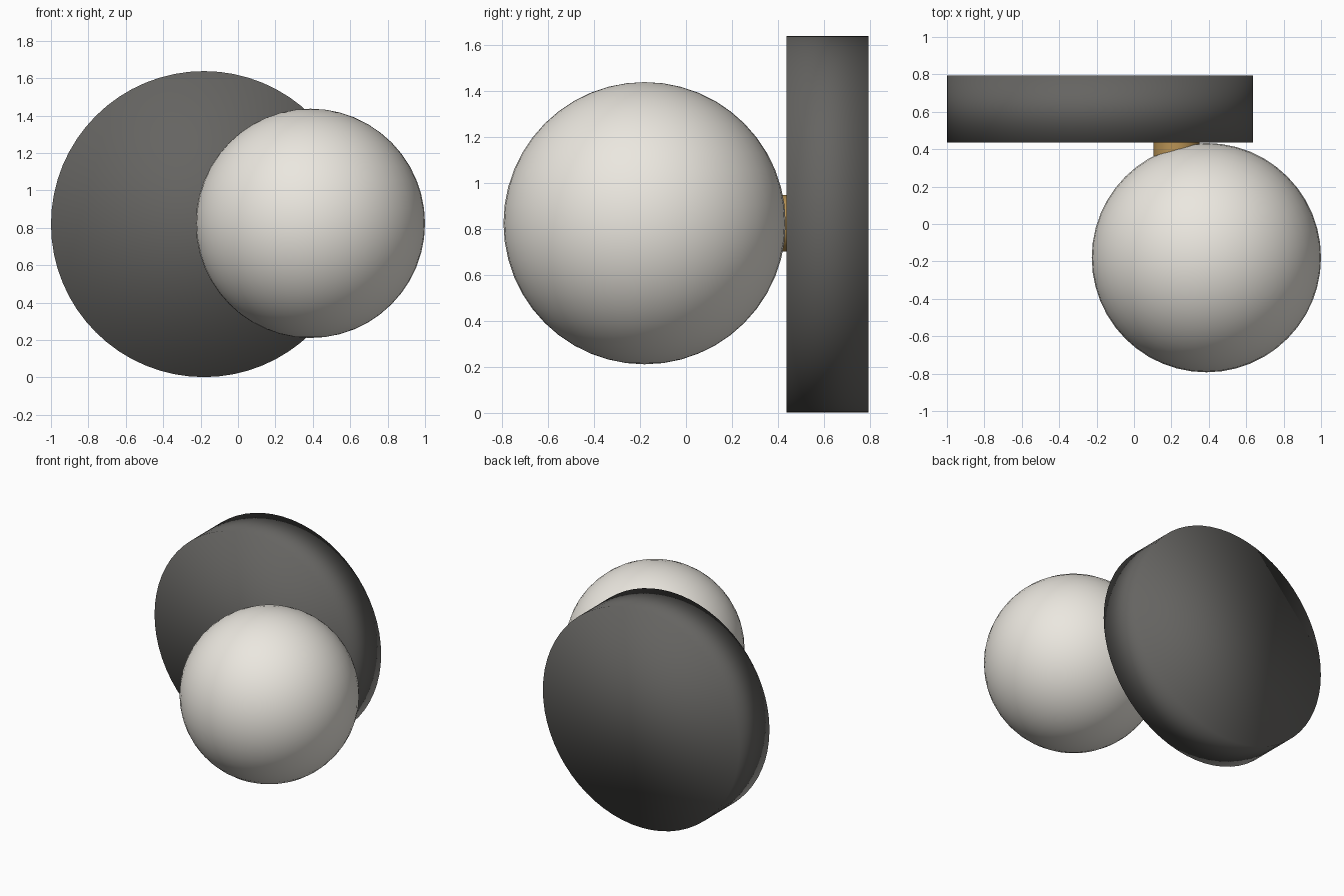
import bpy
from math import pi

if "Cube" in bpy.data.objects:
    bpy.data.objects.remove(bpy.data.objects["Cube"])


def material(name, colour):
    mat = bpy.data.materials.new(name)
    mat.diffuse_color = (*colour, 1)
    mat.use_nodes = True
    mat.node_tree.nodes["Principled BSDF"].inputs["Base Color"].default_value = mat.diffuse_color
    return mat


def finish(name, mat):
    ob = bpy.context.object
    ob.name = name
    ob.data.materials.append(mat)
    return ob


def disc(name, x, z, radius, y0, y1, mat):
    """Round part whose axis runs front to back."""
    bpy.ops.mesh.primitive_cylinder_add(
        vertices=64, radius=radius, depth=y1 - y0,
        location=(x, (y0 + y1) / 2, z), rotation=(pi / 2, 0, 0))
    return finish(name, mat)


charcoal = material("charcoal", (0.13, 0.127, 0.12))
opal = material("opal_glass", (0.83, 0.80, 0.74))
brass = material("brass", (0.48, 0.29, 0.09))

# Wall plate: soft normals run across its rim
disc("wall_plate", -0.182, 0.82, 0.818, 0.436, 0.793, charcoal)
bpy.ops.object.shade_smooth()

# Short connector between plate and globe
disc("connector", 0.228, 0.824, 0.123, 0.2, 0.44, brass)
bpy.ops.object.shade_smooth_by_angle()

# Globe shade
bpy.ops.mesh.primitive_uv_sphere_add(
    segments=48, ring_count=24, radius=0.613, location=(0.387, -0.18, 0.824))
finish("globe", opal)
bpy.ops.object.shade_smooth()
